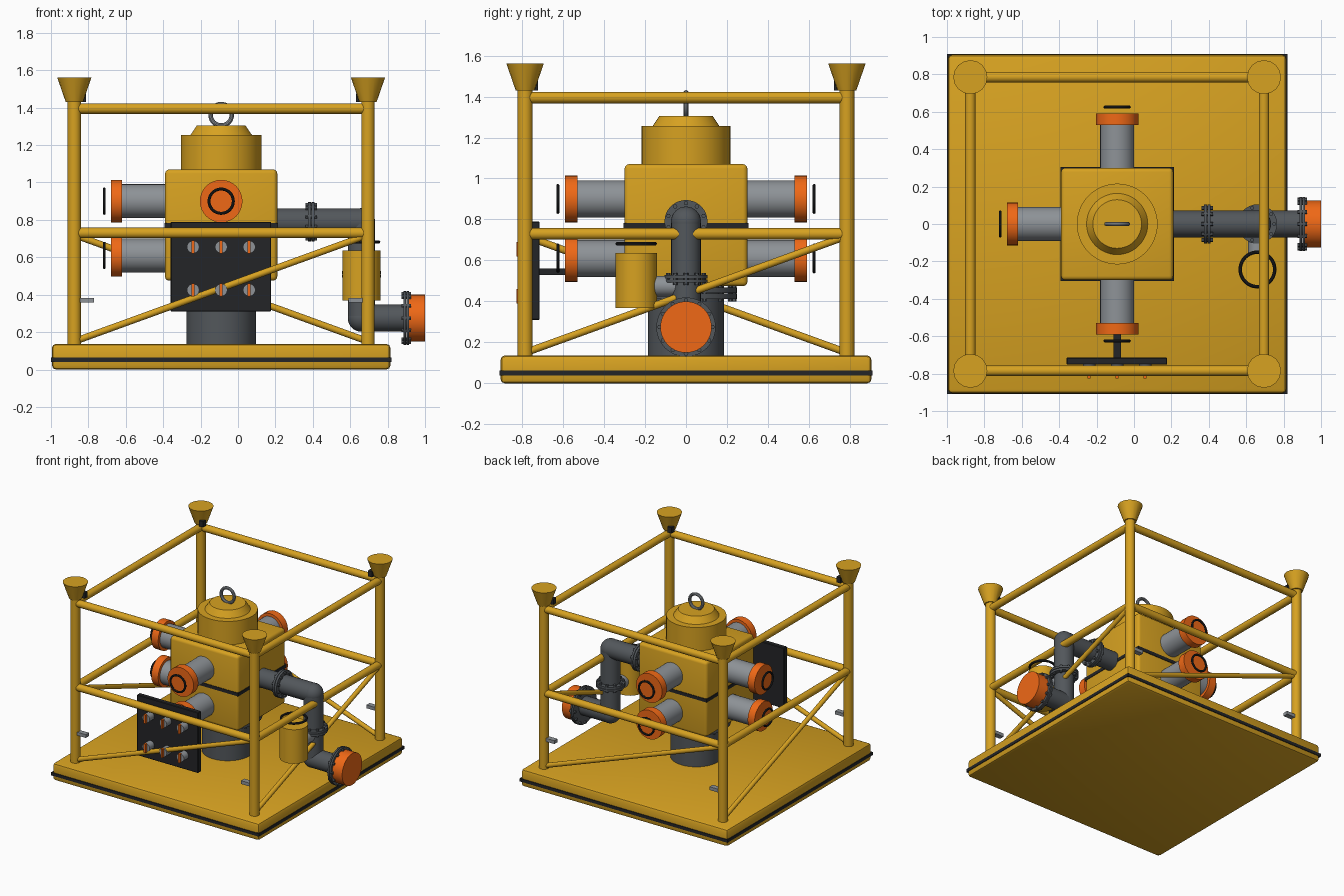
import bpy, bmesh, math
from mathutils import Vector, Matrix

if "Cube" in bpy.data.objects:
    bpy.data.objects.remove(bpy.data.objects["Cube"])


def mat(name, r, g, b):
    m = bpy.data.materials.new(name)
    m.diffuse_color = (r, g, b, 1)
    m.use_nodes = True
    m.node_tree.nodes["Principled BSDF"].inputs["Base Color"].default_value = m.diffuse_color
    return m


YELLOW = mat("yellow_paint", 0.68, 0.36, 0.015)
ORANGE = mat("orange_paint", 0.87, 0.14, 0.008)
STEEL = mat("dark_steel", 0.085, 0.095, 0.105)
BLACK = mat("black_rubber", 0.017, 0.018, 0.02)
GREY = mat("light_steel", 0.27, 0.29, 0.31)
Z = Vector((0, 0, 1))


def finish(name, bm, m):
    me = bpy.data.meshes.new(name)
    bm.to_mesh(me)
    bm.free()
    ob = bpy.data.objects.new(name, me)
    bpy.context.collection.objects.link(ob)
    me.materials.append(m)
    bpy.ops.object.select_all(action='DESELECT')
    ob.select_set(True)
    bpy.context.view_layer.objects.active = ob
    bpy.ops.object.shade_smooth_by_angle(angle=math.radians(35))
    return ob


def along(p, d):
    return Matrix.Translation(p) @ Z.rotation_difference(d).to_matrix().to_4x4()


def add_cyl(bm, a, b, r, r2=None, seg=32):
    a, b = Vector(a), Vector(b)
    bmesh.ops.create_cone(bm, cap_ends=True, segments=seg, radius1=r,
                          radius2=r if r2 is None else r2, depth=(b - a).length,
                          matrix=along((a + b) / 2, b - a))


def cyl(name, a, b, r, m, r2=None, seg=32):
    bm = bmesh.new()
    add_cyl(bm, a, b, r, r2, seg)
    return finish(name, bm, m)


def box(name, lo, hi, m, bevel=0, seg=2):
    bm = bmesh.new()
    lo, hi = Vector(lo), Vector(hi)
    bmesh.ops.create_cube(bm, size=1, matrix=Matrix.Translation((lo + hi) / 2) @ Matrix.Diagonal((*(hi - lo), 1)))
    if bevel:
        bmesh.ops.bevel(bm, geom=bm.edges[:], offset=bevel, segments=seg, profile=0.5, affect='EDGES')
    return finish(name, bm, m)


def ring(name, p, d, R, r, m):
    bpy.ops.mesh.primitive_torus_add(major_radius=R, minor_radius=r, major_segments=40, minor_segments=10)
    ob = bpy.context.object
    ob.name = name
    ob.matrix_world = along(Vector(p), Vector(d))
    ob.data.materials.append(m)
    bpy.ops.object.shade_smooth_by_angle(angle=math.radians(35))


def flange(name, p, d, r, half, bolts, m=STEEL):
    # paired discs with a circle of bolts
    p, d = Vector(p), Vector(d)
    rot = along(p, d)
    bm = bmesh.new()
    for s in (-1, 1):
        add_cyl(bm, p + d * s * 0.002, p + d * s * half, r)
    for i in range(bolts):
        t = 2 * math.pi * i / bolts
        x, y = (r - 0.015) * math.cos(t), (r - 0.015) * math.sin(t)
        add_cyl(bm, rot @ Vector((x, y, -half - 0.012)), rot @ Vector((x, y, half + 0.012)), 0.011, seg=6)
    finish(name, bm, m)


CX = -0.09
# base mat
box("base_plate", (-0.995, -0.905, 0), (0.815, 0.905, 0.137), YELLOW, 0.022)
box("base_band", (-1, -0.91, 0.04), (0.82, 0.91, 0.064), BLACK)

# frame posts, guide funnels, latch blocks, anodes
H = 0.785
corners = [(CX - H, -H), (CX + H, -H), (CX + H, H), (CX - H, H)]
for x, y in corners:
    sx, sy = (1 if x < CX else -1), (1 if y < 0 else -1)
    cyl("frame_post", (x, y, 0.12), (x, y, 1.44), 0.036, YELLOW)
    cyl("guide_funnel", (x, y, 1.43), (x, y, 1.56), 0.046, YELLOW, 0.091, seg=16)
    bx, by = x + sx * 0.045, y + sy * 0.045
    box("latch_block", (bx - 0.018, by - 0.018, 1.43), (bx + 0.018, by + 0.018, 1.475), BLACK)
    ax = sorted((x + sx * 0.03, x + sx * 0.105))
    box("anode_tab", (ax[0], y - 0.02, 0.357), (ax[1], y + 0.02, 0.383), GREY)
# rails and diagonal braces, turning round the frame
for i in range(4):
    (x0, y0), (x1, y1) = corners[i], corners[(i + 1) % 4]
    for z in (0.73, 1.395):
        cyl("frame_rail", (x0, y0, z), (x1, y1, z), 0.028, YELLOW, seg=24)
    cyl("diagonal_brace", (x0, y0, 0.15), (x1, y1, 0.72), 0.018, YELLOW, seg=16)

# wellhead and valve block
cyl("wellhead_column", (CX, 0, 0.12), (CX, 0, 0.5), 0.186, STEEL, seg=48)
flange("wellhead_flange", (CX, 0, 0.44), (0, 0, 1), 0.25, 0.027, 16)
box("valve_block", (CX - 0.3, -0.3, 0.475), (CX + 0.3, 0.3, 1.07), YELLOW, 0.022, 3)
box("block_band", (CX - 0.304, -0.304, 0.757), (CX + 0.304, 0.304, 0.783), BLACK)
cyl("top_cap", (CX, 0, 1.06), (CX, 0, 1.255), 0.216, YELLOW, seg=48)
cyl("cap_crown", (CX, 0, 1.25), (CX, 0, 1.305), 0.167, YELLOW, 0.13, 48)
ring("lifting_eye", (CX, 0, 1.362), (0, 1, 0), 0.057, 0.012, GREY)

# valve actuators on three sides, two levels
for d in (Vector((-1, 0, 0)), Vector((0, -1, 0)), Vector((0, 1, 0))):
    for z in (0.9, 0.61):
        c = Vector((CX, 0, z))
        cyl("actuator_body", c + d * 0.28, c + d * 0.54, 0.091, GREY)
        cyl("actuator_cap", c + d * 0.53, c + d * 0.59, 0.114, ORANGE)
        ring("actuator_handle", c + d * 0.625, d, 0.065, 0.008, BLACK)

# control panel
box("control_panel", (-0.36, -0.752, 0.31), (0.177, -0.714, 0.79), BLACK, 0.004, 1)
box("panel_bracket", (CX - 0.02, -0.72, 0.53), (CX + 0.02, -0.29, 0.56), BLACK)
for x in (-0.24, CX, 0.06):
    for z in (0.655, 0.425):
        cyl("panel_knob", (x, -0.745, z), (x, -0.81, z), 0.033, GREY)
        box("knob_handle", (x - 0.008, -0.826, z - 0.035), (x + 0.008, -0.805, z + 0.035), ORANGE)

# flowline: out, down, out
PX = 0.66
bm = bmesh.new()
path = [(0.18, 0, 0.79), (PX, 0, 0.79), (PX, 0, 0.275), (0.93, 0, 0.275)]
for a, b in zip(path, path[1:]):
    add_cyl(bm, a, b, 0.072)
for p in path[1:3]:
    bmesh.ops.create_uvsphere(bm, u_segments=32, v_segments=16, radius=0.073, matrix=Matrix.Translation(p))
finish("flowline_pipe", bm, STEEL)
flange("upper_flange", (0.392, 0, 0.79), (1, 0, 0), 0.105, 0.018, 10)
flange("lower_flange", (PX, 0, 0.51), (0, 0, 1), 0.105, 0.018, 10)
flange("outlet_flange", (0.9, 0, 0.275), (1, 0, 0), 0.145, 0.014, 12)
cyl("outlet_cap", (0.91, 0, 0.275), (1.0, 0, 0.275), 0.125, ORANGE, seg=40)

# choke canister beside the flowline
cyl("choke_canister", (PX, -0.243, 0.368), (PX, -0.243, 0.637), 0.102, YELLOW, seg=40)
cyl("choke_connector", (PX, -0.17, 0.475), (PX, -0.03, 0.475), 0.05, GREY)
ring("choke_handwheel", (PX, -0.243, 0.682), (0, 0, 1), 0.092, 0.009, BLACK)
